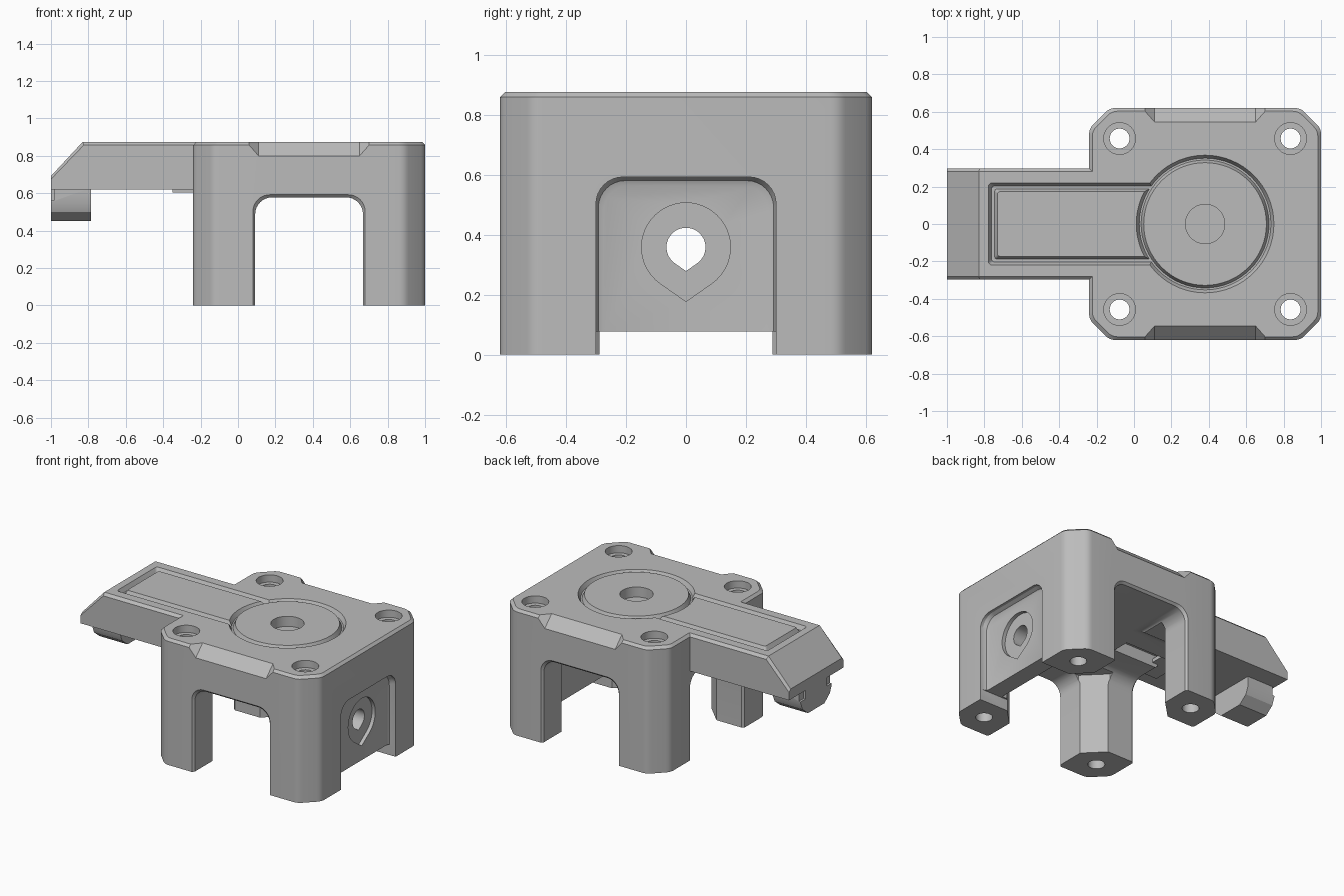
import bpy, bmesh, math
from mathutils import Vector

if "Cube" in bpy.data.objects:
    bpy.data.objects.remove(bpy.data.objects["Cube"])

grey = bpy.data.materials.new("plain grey")
grey.use_nodes = True
grey.diffuse_color = (0.5, 0.5, 0.5, 1)
grey.node_tree.nodes["Principled BSDF"].inputs["Base Color"].default_value = (0.5, 0.5, 0.5, 1)

CX = 0.38      # centre of the main block
TOP = 0.875
HALF = 0.62


def loft(name, rings):
    """Closed solid through a list of equally long 3D rings."""
    bm = bmesh.new()
    loops = [[bm.verts.new(p) for p in ring] for ring in rings]
    n = len(loops[0])
    for a, b in zip(loops, loops[1:]):
        for i in range(n):
            j = (i + 1) % n
            bm.faces.new((a[i], a[j], b[j], b[i]))
    bm.faces.new(loops[0][::-1])
    bm.faces.new(loops[-1])
    bmesh.ops.recalc_face_normals(bm, faces=bm.faces)
    mesh = bpy.data.meshes.new(name)
    bm.to_mesh(mesh)
    bm.free()
    mesh.materials.append(grey)
    ob = bpy.data.objects.new(name, mesh)
    bpy.context.collection.objects.link(ob)
    return ob


def rounded(points, r, n=4):
    """Round every corner of a 2D polygon."""
    out = []
    for i, p in enumerate(points):
        p = Vector(p)
        a = (Vector(points[i - 1]) - p).normalized() * r + p
        b = (Vector(points[(i + 1) % len(points)]) - p).normalized() * r + p
        for k in range(n + 1):
            t = k / n
            out.append(a * (1 - t) ** 2 + p * 2 * t * (1 - t) + b * t * t)
    return out


def octagon(h, c):
    s = h - c
    return [(h, -s), (h, s), (s, h), (-s, h), (-h, s), (-h, -s), (-s, -h), (s, -h)]


def circle(r, n=64):
    return [(r * math.cos(2 * math.pi * i / n), r * math.sin(2 * math.pi * i / n)) for i in range(n)]


def teardrop(r, n=40):
    pts = []
    for i in range(n + 1):
        a = math.radians(-55 + 290 * i / n)
        pts.append((r * math.cos(a), r * math.sin(a)))
    return pts + [(0, -1.22 * r)]


def arch(h, top, r=0.09, n=8):
    """Door-shaped profile with rounded upper corners."""
    pts = [(-h, -0.1), (h, -0.1)]
    for side, start in ((1, 0), (-1, 90)):
        for k in range(n + 1):
            a = math.radians(start + 90 * k / n)
            pts.append((side * (h - r) + r * math.cos(a), top - r + r * math.sin(a)))
    return pts


def flat(ring, z, x=0, y=0):
    return [(p[0] + x, p[1] + y, z) for p in ring]


def along_x(ring, x, z=0):
    return [(x, p[0], p[1] + z) for p in ring]


def along_y(ring, y, x=CX):
    return [(p[0] + x, y, p[1]) for p in ring]


def rect(x0, x1, y0, y1):
    return [(x0, y0), (x1, y0), (x1, y1), (x0, y1)]


def box(name, x0, x1, y0, y1, z0, z1):
    r = rect(x0, x1, y0, y1)
    return loft(name, [flat(r, z0), flat(r, z1)])


def boolean(ob, tool, op="DIFFERENCE"):
    m = ob.modifiers.new("cut", "BOOLEAN")
    m.operation, m.solver, m.object = op, "EXACT", tool
    bpy.context.view_layer.objects.active = ob
    bpy.ops.object.modifier_apply(modifier=m.name)
    bpy.data.objects.remove(tool)


# Main block with chamfered corners and top rim
body = loft("main_body", [
    flat(rounded(octagon(HALF, 0.11), 0.03), 0, CX),
    flat(rounded(octagon(HALF, 0.11), 0.03), TOP - 0.017, CX),
    flat(rounded(octagon(HALF - 0.017, 0.105), 0.03), TOP, CX)])

# Front-to-back tunnel and left-side opening, edges flared
wide, tight = arch(0.3, 0.592), arch(0.288, 0.578)
boolean(body, loft("tunnel", [along_y(wide, -0.8), along_y(wide, -HALF), along_y(tight, -HALF + 0.015),
                              along_y(tight, HALF - 0.015), along_y(wide, HALF), along_y(wide, 0.8)]))
boolean(body, loft("side_opening", [along_x(wide, -0.5), along_x(wide, -0.24), along_x(tight, -0.225),
                                    along_x(tight, 0.83)]))
# Chamfered inner leg corners
core = octagon(0.42, 0.14)
boolean(body, loft("core", [flat(core, -0.1, CX), flat(core, 0.56, CX)]))
# Right panel: outer recess, gap below, teardrop port
boolean(body, loft("panel_recess", [along_x(arch(0.275, 0.565), 0.95), along_x(arch(0.292, 0.58), 0.957),
                                    along_x(wide, 0.98), along_x(wide, 1.1)]))
boolean(body, box("panel_gap", 0.7, 1.1, -0.3, 0.3, -0.1, 0.078))
for r, x in ((0.148, 0.925), (0.065, 0.7)):
    boolean(body, loft("port", [along_x(teardrop(r), x, 0.358), along_x(teardrop(r), 1.1, 0.358)]))

# Arm with sloped end and chamfered top edges
outer = [(-1, 0.62), (-1, 0.675), (-0.825, 0.857), (-0.15, 0.857), (-0.15, 0.62)]
inner = [(-1, 0.62), (-1, 0.692), (-0.83, TOP), (-0.15, TOP), (-0.15, 0.62)]
boolean(body, loft("arm", [along_y(outer, -0.298, 0), along_y(inner, -0.28, 0),
                           along_y(inner, 0.28, 0), along_y(outer, 0.298, 0)]), "UNION")

# Sloped scallops on the front and back top edges
for s in (-1, 1):
    rings = []
    for d, grow in ((0, 0), (0.12, 0.15)):
        k = d * 0.707
        x0, x1 = 0.11 - grow, 0.65 + grow
        rings.append([(x0, s * (0.445 + k), 0.975 + k), (x1, s * (0.445 + k), 0.975 + k),
                      (x1, s * (0.72 + k), 0.7 + k), (x0, s * (0.72 + k), 0.7 + k)])
    boolean(body, loft("scallop", rings))

# Sunken round dial seat and track, sloped walls
DEEP = TOP - 0.03
boolean(body, loft("dial_seat", [flat(circle(0.352), DEEP, CX), flat(circle(0.368), TOP, CX),
                                 flat(circle(0.368), 1, CX)]))
boolean(body, loft("track_seat", [flat(rounded(rect(-0.762, 0.3, -0.203, 0.203), 0.02), DEEP),
                                  flat(rounded(rect(-0.778, 0.3, -0.219, 0.219), 0.02), TOP),
                                  flat(rounded(rect(-0.778, 0.3, -0.219, 0.219), 0.02), 1)]))
boolean(body, loft("dial_well", [flat(circle(0.105), TOP - 0.07, CX), flat(circle(0.105), 1, CX)]))

# Countersunk screw holes down the legs
for x in (CX - 0.457, CX + 0.457):
    for y in (-0.457, 0.457):
        boolean(body, loft("hole", [flat(circle(0.053, 32), -0.1, x, y), flat(circle(0.053, 32), 1, x, y)]))
        boolean(body, loft("sink", [flat(circle(0.085, 32), TOP - 0.05, x, y), flat(circle(0.085, 32), 1, x, y)]))

# Slot in the ceiling underneath
boolean(body, box("slot", -0.3, 0.11, -0.06, 0.06, 0.5, 0.66))

# Raised dial and track plates inside the seats
dial = loft("dial_plate", [flat(circle(0.342), DEEP, CX), flat(circle(0.328), TOP, CX)])
boolean(dial, loft("dial_well", [flat(circle(0.105), 0.5, CX), flat(circle(0.105), 1, CX)]))
track = loft("track_plate", [flat(rounded(rect(-0.745, 0.2, -0.188, 0.188), 0.015), DEEP),
                             flat(rounded(rect(-0.73, 0.2, -0.173, 0.173), 0.015), TOP)])
boolean(track, loft("arc_cut", [flat(circle(0.352), 0.5, CX), flat(circle(0.352), DEEP, CX),
                                flat(circle(0.368), TOP, CX), flat(circle(0.368), 1, CX)]))

# Faceted clip under the arm end, with two notches
clip = [(-0.17, 0.63), (-0.17, 0.55), (-0.15, 0.5), (-0.09, 0.452),
        (0.09, 0.452), (0.15, 0.5), (0.17, 0.55), (0.17, 0.63)]
hook = loft("arm_clip", [along_x(clip, -1), along_x(clip, -0.785)])
for y in (-0.15, 0.15):
    boolean(hook, box("notch", -1.1, -0.985, y - 0.03, y + 0.03, 0.56, 0.62))

# Small pad where the arm meets the block
pad = box("arm_pad", -0.35, -0.2, -0.2, 0.2, 0.605, 0.63)

for ob in (body, dial, track, hook, pad):
    bpy.ops.object.select_all(action="DESELECT")
    ob.select_set(True)
    bpy.context.view_layer.objects.active = ob
    bpy.ops.object.shade_smooth_by_angle(angle=math.radians(25))
